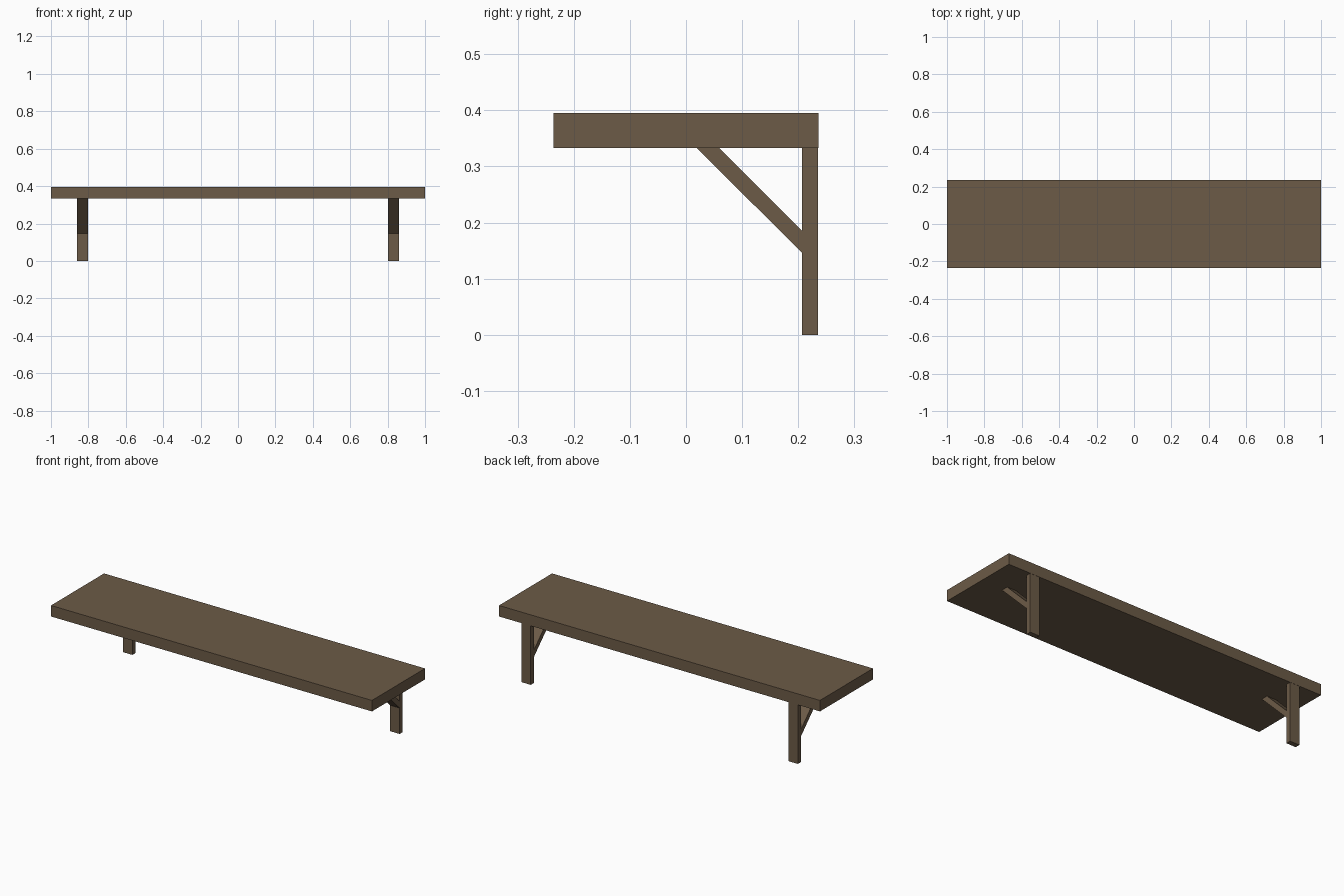
import bpy

if "Cube" in bpy.data.objects:
    bpy.data.objects.remove(bpy.data.objects["Cube"])

wood = bpy.data.materials.new("brown_wood")
wood.diffuse_color = (0.150, 0.104, 0.063, 1)
wood.use_nodes = True
wood.node_tree.nodes["Principled BSDF"].inputs["Base Color"].default_value = wood.diffuse_color

W, D = 1.0, 0.236           # half width and half depth
Z0, Z1 = 0.333, 0.395       # underside and top of the board
LEG_Y = 0.207               # front face of the wall uprights


def extrude_x(name, profile, x0, x1):
    """Extrude a (y, z) profile, anticlockwise seen from +x, along x."""
    n = len(profile)
    verts = [(x, y, z) for x in (x0, x1) for y, z in profile]
    faces = [tuple(reversed(range(n))), tuple(range(n, 2 * n))]
    faces += [(i, (i + 1) % n, n + (i + 1) % n, n + i) for i in range(n)]
    mesh = bpy.data.meshes.new(name)
    mesh.from_pydata(verts, [], faces)
    mesh.materials.append(wood)
    obj = bpy.data.objects.new(name, mesh)
    bpy.context.collection.objects.link(obj)
    return obj


# Shelf board
extrude_x("shelf_board", [(-D, Z0), (D, Z0), (D, Z1), (-D, Z1)], -W, W)

# Upright and diagonal brace of each bracket
for side, x0, x1 in (("left", -0.862, -0.803), ("right", 0.803, 0.862)):
    extrude_x(side + "_upright",
              [(LEG_Y, 0), (D - 0.001, 0), (D - 0.001, Z0), (LEG_Y, Z0)], x0, x1)
    extrude_x(side + "_brace",
              [(0.019, Z0), (LEG_Y, 0.146), (LEG_Y, 0.185), (0.059, Z0)], x0, x1)
